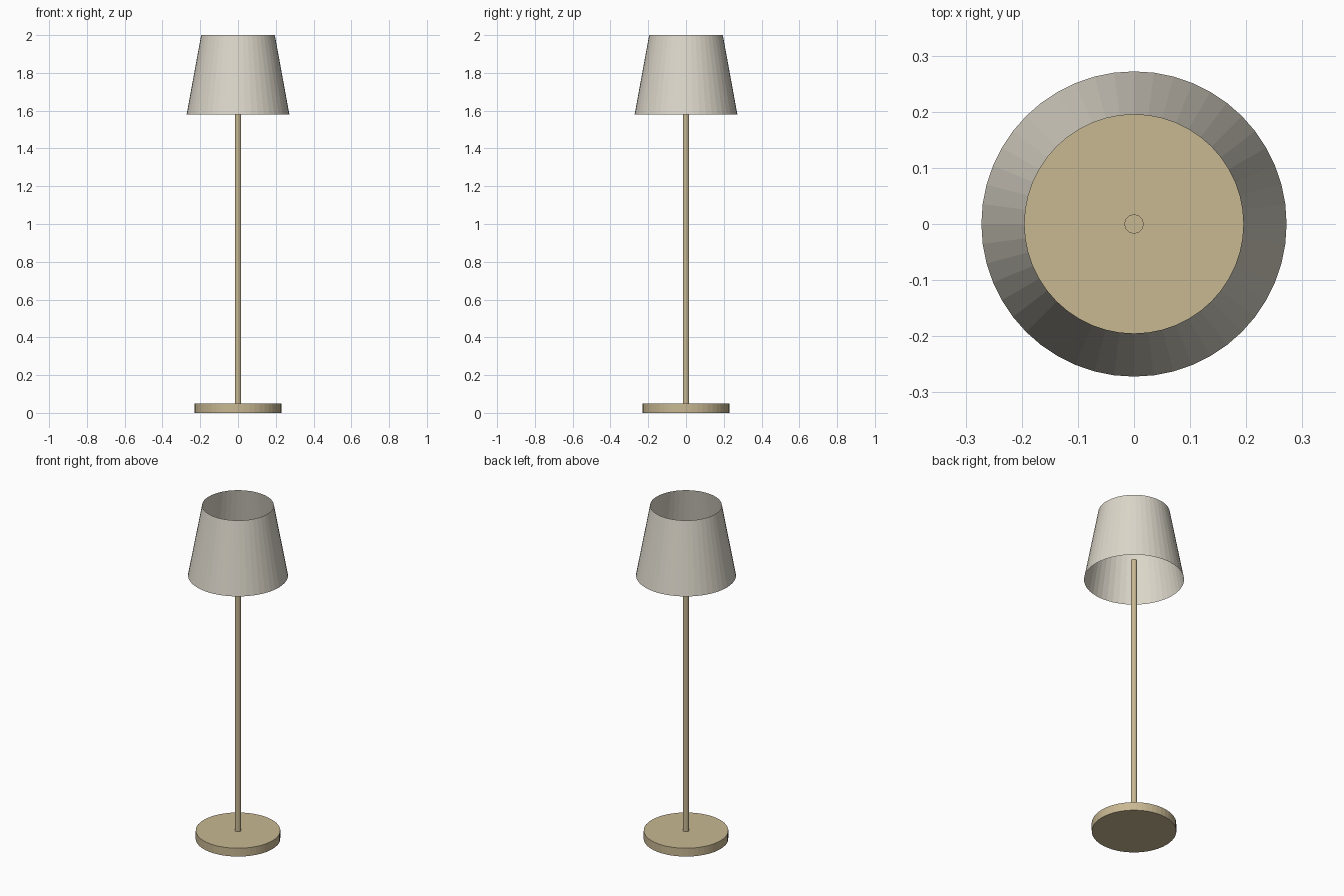
import bpy
import bmesh

cube = bpy.data.objects.get("Cube")
if cube:
    bpy.data.objects.remove(cube)


def material(name, colour):
    mat = bpy.data.materials.new(name)
    mat.use_nodes = True
    mat.diffuse_color = colour
    mat.node_tree.nodes["Principled BSDF"].inputs["Base Color"].default_value = colour
    return mat


def turned_part(name, mat, sides, r_bottom, r_top, z_bottom, z_top, capped=True):
    """Straight or tapered round part, standing between two heights."""
    bm = bmesh.new()
    bmesh.ops.create_cone(bm, cap_ends=capped, segments=sides, radius1=r_bottom,
                          radius2=r_top, depth=z_top - z_bottom)
    bmesh.ops.translate(bm, verts=bm.verts, vec=(0, 0, (z_bottom + z_top) / 2))
    mesh = bpy.data.meshes.new(name)
    bm.to_mesh(mesh)
    bm.free()
    mesh.materials.append(mat)
    obj = bpy.data.objects.new(name, mesh)
    bpy.context.collection.objects.link(obj)
    return obj


brass = material("warm_brass", (0.58, 0.48, 0.29, 1))
linen = material("linen_cream", (0.72, 0.68, 0.59, 1))

# Round foot and slim pole that ends inside the shade
turned_part("base", brass, 48, 0.23, 0.23, 0, 0.05)
turned_part("pole", brass, 24, 0.017, 0.017, 0.05, 1.70)

# Thin tapered shade, open at both ends
turned_part("lampshade", linen, 48, 0.272, 0.195, 1.58, 2.0, capped=False)
